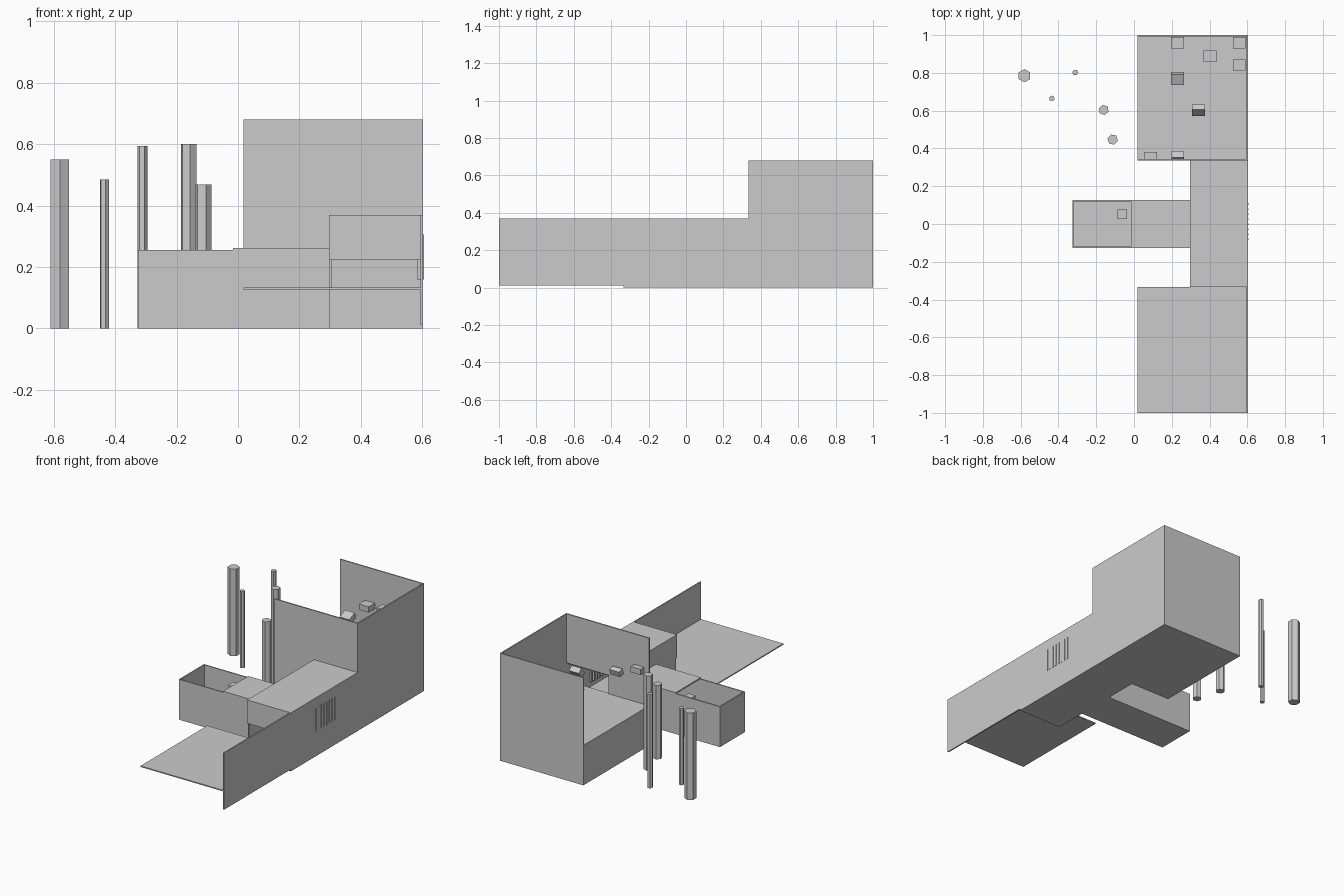
import bpy, bmesh, math
from mathutils import Matrix


def box(name, x, y, z, tilt=0.0):
    """Box from (min, max) ranges, optionally tilted about its own x axis."""
    bm = bmesh.new()
    bmesh.ops.create_cube(bm, size=1)
    bmesh.ops.scale(bm, vec=(x[1] - x[0], y[1] - y[0], z[1] - z[0]), verts=bm.verts)
    bmesh.ops.rotate(bm, matrix=Matrix.Rotation(tilt, 3, 'X'), verts=bm.verts)
    return finish(name, bm, (sum(x) / 2, sum(y) / 2, sum(z) / 2))


def post(name, x, y, r, h, sides, turn):
    bm = bmesh.new()
    bmesh.ops.create_cone(bm, cap_ends=True, segments=sides, radius1=r, radius2=r, depth=h)
    bmesh.ops.rotate(bm, matrix=Matrix.Rotation(turn, 3, 'Z'), verts=bm.verts)
    return finish(name, bm, (x, y, h / 2))


def finish(name, bm, loc):
    mesh = bpy.data.meshes.new(name)
    bm.to_mesh(mesh)
    bm.free()
    ob = bpy.data.objects.new(name, mesh)
    ob.location = loc
    bpy.context.collection.objects.link(ob)
    return ob


# long side wall: low front part, middle part and tall room part
box("side_wall_front", (0.595, 0.603), (-1.0, -0.333), (0.012, 0.37))
box("side_wall_middle", (0.595, 0.603), (-0.333, 0.335), (0.0, 0.37))
box("side_wall_room", (0.595, 0.603), (0.335, 1.0), (0.0, 0.68))

# tall room, open on the left, with raised floor and doorway to the corridor
box("room_floor", (0.018, 0.595), (0.335, 0.992), (0.0, 0.253))
box("room_back_wall", (0.018, 0.603), (0.992, 1.0), (0.0, 0.68))
box("room_front_wall_upper", (0.018, 0.595), (0.335, 0.344), (0.37, 0.68))
box("room_front_wall_lower", (0.018, 0.30), (0.335, 0.344), (0.253, 0.37))

# front platform
box("front_platform", (0.018, 0.595), (-1.0, -0.333), (0.126, 0.133))

# corridor with low opening at the front
box("corridor_floor", (0.297, 0.595), (-0.333, 0.335), (0.0, 0.128))
box("corridor_roof", (0.297, 0.595), (-0.333, 0.335), (0.362, 0.37))
box("corridor_front_panel", (0.297, 0.595), (-0.333, -0.325), (0.222, 0.362))
for name, y in (("front", (-0.325, -0.12)), ("back", (0.12, 0.335))):
    box("corridor_wall_" + name, (0.297, 0.305), y, (0.128, 0.362))
box("corridor_lintel", (0.297, 0.305), (-0.12, 0.12), (0.26, 0.362))

# side arm: open trough with a covered inner part
box("arm_floor", (-0.326, 0.297), (-0.126, 0.126), (0.0, 0.01))
box("arm_end_wall", (-0.326, -0.318), (-0.126, 0.126), (0.01, 0.255))
for name, s in (("front", -1), ("back", 1)):
    box("arm_wall_" + name, (-0.318, 0.297), sorted((s * 0.126, s * 0.118)), (0.01, 0.255))
box("arm_cover", (-0.016, 0.297), (-0.126, 0.126), (0.253, 0.262))

# grille bars through the side wall
for i in range(8):
    y = -0.081 + i * 0.0267
    box(f"grille_bar_{i}", (0.583, 0.606), (y - 0.004, y + 0.004), (0.16, 0.305))

# crates: x, y, z, depth, tilt
crates = [(0.23, 0.96, 0.45, 0.062, 0), (0.403, 0.888, 0.50, 0.06, 0),
          (0.557, 0.96, 0.42, 0.062, 0), (0.557, 0.842, 0.42, 0.06, 0),
          (0.23, 0.77, 0.455, 0.06, 0.4), (0.342, 0.602, 0.48, 0.055, 0.9),
          (0.087, 0.362, 0.47, 0.036, 0), (0.232, 0.364, 0.42, 0.034, -0.3)]
for i, (x, y, z, d, t) in enumerate(crates):
    box(f"crate_{i}", (x - 0.034, x + 0.034), (y - d / 2, y + d / 2), (z - 0.018, z + 0.018), t)
box("arm_crate", (-0.087, -0.037), (0.027, 0.077), (0.185, 0.225))

# free-standing posts: x, y, radius, height, sides, turn
posts = [(-0.58, 0.785, 0.035, 0.55, 6, 0), (-0.435, 0.665, 0.015, 0.485, 6, 0.2),
         (-0.311, 0.802, 0.016, 0.594, 6, 0.45), (-0.16, 0.604, 0.027, 0.60, 6, 0.15),
         (-0.113, 0.447, 0.028, 0.468, 6, 0.3)]
for i, (x, y, r, h, n, t) in enumerate(posts):
    post(f"post_{i}", x, y, r, h, n, t)
